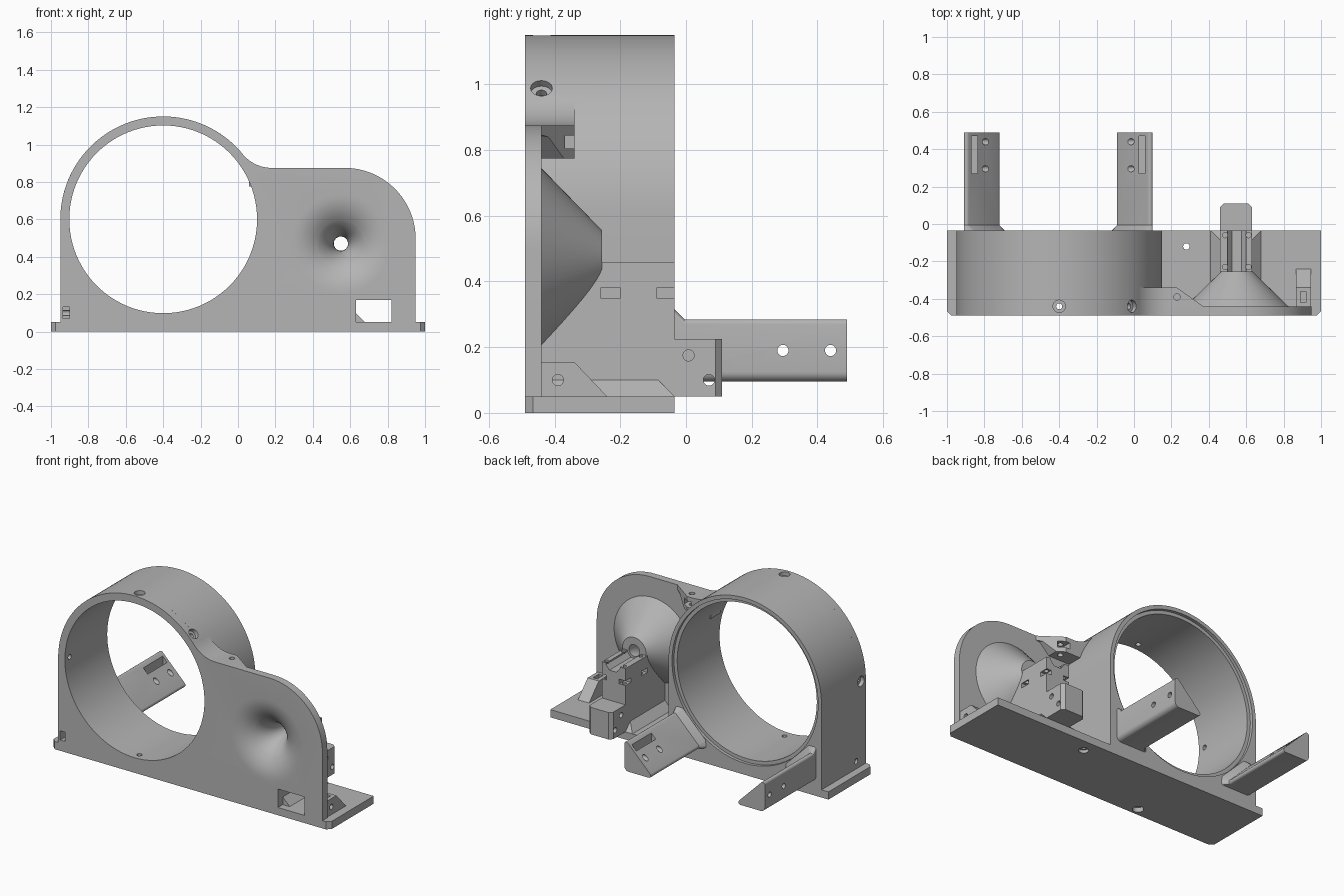
import bpy
import bmesh
from math import sin, cos, pi, radians
from mathutils import Vector

if "Cube" in bpy.data.objects:
    bpy.data.objects.remove(bpy.data.objects["Cube"], do_unlink=True)

grey = bpy.data.materials.new("plain grey")
grey.use_nodes = True
COLOUR = (0.46, 0.46, 0.46, 1)
grey.diffuse_color = COLOUR
grey.node_tree.nodes["Principled BSDF"].inputs["Base Color"].default_value = COLOUR
parts, cutters = [], []


def loft(name, rings, cutter=False):
    """Closed solid skinned through rings with equal point counts."""
    bm = bmesh.new()
    rows = [[bm.verts.new(p) for p in ring] for ring in rings]
    n = len(rows[0])
    for a, b in zip(rows, rows[1:]):
        for i in range(n):
            bm.faces.new((a[i], a[(i + 1) % n], b[(i + 1) % n], b[i]))
    bm.faces.new(rows[0])
    bm.faces.new(rows[-1][::-1])
    bmesh.ops.recalc_face_normals(bm, faces=bm.faces)
    mesh = bpy.data.meshes.new(name)
    bm.to_mesh(mesh)
    bm.free()
    mesh.materials.append(grey)
    ob = bpy.data.objects.new(name, mesh)
    bpy.context.collection.objects.link(ob)
    ob.hide_render = cutter
    (cutters if cutter else parts).append(ob)
    return ob


def place(axis, p, d):
    u, v = p
    return {"x": (d, u, v), "y": (u, d, v), "z": (u, v, d)}[axis]


def prism(name, pts, axis, a, b, cutter=False):
    return loft(name, [[place(axis, p, d) for p in pts] for d in (a, b)], cutter)


def box(name, x0, x1, y0, y1, z0, z1, cutter=False):
    return prism(name, [(x0, y0), (x1, y0), (x1, y1), (x0, y1)], "z", z0, z1, cutter)


def arc(cx, cz, r, start, end, n=24):
    angles = [radians(start + (end - start) * i / n) for i in range(n + 1)]
    return [(cx + r * cos(a), cz + r * sin(a)) for a in angles]


def lathe(name, origin, direction, stations, n=32, cutter=False):
    """Round solid: stations are (distance along the axis, radius)."""
    q = Vector(direction).to_track_quat("Z", "Y")
    rings = [[Vector(origin) + q @ Vector((*p, d)) for p in arc(0, 0, r, 0, 360, n)[:-1]]
             for d, r in stations]
    return loft(name, rings, cutter)


def cut(ob, *tools):
    for t in tools:
        m = ob.modifiers.new("cut", "BOOLEAN")
        m.operation, m.solver, m.object = "DIFFERENCE", "EXACT", t
    dg = bpy.context.evaluated_depsgraph_get()
    dg.update()
    mesh = bpy.data.meshes.new_from_object(ob.evaluated_get(dg))
    ob.modifiers.clear()
    ob.data = mesh


FRONT, BACK, INNER = -0.49, -0.035, -0.44
RX, RZ = -0.4, 0.6       # ring centre
HX, HZ = 0.55, 0.47      # horn centre

# Front plate, with the ring top, blending fillet and rounded shoulder
blend = arc(0.18, 1.075, 0.2, 219.3, 270, 12)
plate = prism("front_plate", [(-0.95, 0.05), (0.95, 0.05)] + arc(0.57, 0.495, 0.38, 0, 90)
              + blend[::-1] + arc(RX, RZ, 0.55, 39.3, 180, 48), "y", FRONT, INNER)

# Ring housing with straight sides down to the base
housing = prism("ring_housing", [(-0.95, 0.05), (0.15, 0.05)]
                + arc(RX, RZ, 0.55, 0, 180, 64), "y", INNER, BACK)

# Base plate with trimmed front corners
base = prism("base_plate", [(-1, BACK), (-1, -0.465), (-0.975, FRONT), (0.975, FRONT),
                            (1, -0.465), (1, BACK)], "z", 0, 0.05)

# Cone behind the plate and its flared bore
cone = lathe("horn_cone", (HX, INNER, HZ), (0, 1, 0), [(0, 0.275), (0.185, 0.085)], 64)
flare = [(0.23 * (1 - cos(a)), 0.038 + 0.225 * (1 - sin(a)))
         for a in [i * pi / 28 for i in range(15)]]
horn = lathe("horn_bore", (HX, FRONT, HZ), (0, 1, 0),
             [(-0.02, flare[0][1])] + flare + [(0.7, 0.038)], 64, True)

# Ring opening, rear rabbet and radial screw holes
opening = lathe("ring_opening", (RX, -0.6, RZ), (0, 1, 0), [(0, 0.502), (0.7, 0.502)], 96, True)
rabbet = lathe("ring_rabbet", (RX, BACK - 0.02, RZ), (0, 1, 0), [(0, 0.525), (0.1, 0.525)], 96, True)
screws = []
for deg in (45, 90, 180, 270):
    d = Vector((cos(radians(deg)), 0, sin(radians(deg))))
    head = 0.57 if deg == 270 else 0.525
    screws.append(lathe("ring_screw", Vector((RX, INNER, RZ)) + d * 0.4, d,
                        [(0, 0.016), (head - 0.4, 0.016), (head - 0.4, 0.033), (0.25, 0.033)], 24, True))
base_hole = lathe("base_hole", (0.28, -0.12, -0.1), (0, 0, 1),
                  [(0, 0.03), (0.12, 0.03), (0.12, 0.017), (0.3, 0.017)], 24, True)

# Window and small slot in the plate
window = box("window", 0.63, 0.82, -0.6, -0.4, 0.05, 0.17, True)
slot = box("plate_slot", -0.935, -0.9, -0.6, -0.4, 0.07, 0.13, True)
side_hole = lathe("side_hole", (-1.1, -0.39, 0.1), (1, 0, 0), [(0, 0.017), (0.2, 0.017)], 20, True)

cut(plate, horn, opening, window, slot, *screws)
cut(housing, opening, rabbet, slot, side_hole, *screws)
cut(base, screws[3], base_hole)
cut(cone, horn)

# Upper bracket between ring and plate, sloped at its free end
bracket = prism("upper_bracket", [(0.06, INNER), (0.37, INNER), (0.23, -0.34), (0.06, -0.34)],
                "z", 0.775, 0.875)
bevel = prism("bracket_bevel", [(0.2, 0.7), (0.5, 0.7), (0.5, 0.87), (0.34, 0.84)],
              "y", -0.5, -0.3, True)
bracket_hole = lathe("bracket_hole", (0.23, -0.39, 0.7), (0, 0, 1), [(0, 0.017), (0.3, 0.017)], 20, True)
bracket_slot = box("bracket_slot", 0.2, 0.27, -0.41, -0.3, 0.805, 0.845, True)
cut(bracket, bevel, bracket_hole, bracket_slot)
prism("bracket_fillet", blend + [(0.06, 0.875)], "y", INNER, -0.34)

# Clamp block below the horn, with channel, nut slots and screw holes
block = box("clamp_block", 0.46, 0.63, INNER, BACK, 0.05, 0.46)
channel = prism("clamp_channel", [(0.5, 0.5), (0.5, 0.45), (0.525, 0.42), (0.575, 0.42),
                                  (0.6, 0.45), (0.6, 0.5)], "y", -0.255, 0, True)
tools = [horn, channel]
for y0, y1 in ((-0.26, -0.2), (-0.09, -0.03)):
    for x0, x1, hx in ((0.45, 0.505, 0.487), (0.595, 0.64, 0.613)):
        tools.append(box("nut_slot", x0, x1, y0, y1, 0.35, 0.38, True))
        tools.append(lathe("clamp_hole", (hx, (y0 + y1) / 2, 0.3), (0, 0, 1),
                           [(0, 0.014), (0.3, 0.014)], 16, True))
cut(block, *tools)

# Sloped foot of the block
loft("block_foot", [[(x0, INNER, z), (x1, INNER, z), (x1, y, z), (x0, y, z)]
                    for x0, x1, y, z in ((0.41, 0.68, BACK, 0.05), (0.46, 0.63, -0.085, 0.1))])

# Rear lug with trimmed corners and two cross holes
lug = prism("rear_lug", [(0.46, BACK), (0.63, BACK), (0.63, 0.09), (0.61, 0.11),
                         (0.48, 0.11), (0.46, 0.09)], "z", 0.05, 0.225)
lug_holes = [lathe("lug_hole", (0.4, y, z), (1, 0, 0), [(0, 0.017), (0.3, 0.017)], 20, True)
             for y, z in ((0.008, 0.175), (0.07, 0.1))]
cut(lug, *lug_holes)

# Corner gusset beside the window
gusset = prism("corner_gusset", [(INNER, 0.05), (INNER, 0.155), (-0.34, 0.155), (-0.24, 0.05)],
               "x", 0.865, 0.945)
gusset_hole = lathe("gusset_hole", (0.8, -0.39, 0.1), (1, 0, 0), [(0, 0.017), (0.2, 0.017)], 20, True)
gusset_slot = box("gusset_slot", 0.89, 0.92, -0.42, -0.36, 0.07, 0.2, True)
cut(gusset, gusset_hole, gusset_slot)

# Two mirrored triangular arms, flared where they meet the housing
section = (arc(0.07, 0.125, 0.03, 270, 360, 6) + arc(0.085, 0.27, 0.015, 0, 135, 6)
           + arc(-0.075, 0.11, 0.015, 135, 270, 6))
wide = [(x - 0.03 if x < 0.05 else x - (0.03 if z > 0.28 and x < 0.08 else 0),
         z + 0.03 if z > 0.12 else z) for x, z in section]
for name, flip in (("left_arm", False), ("right_arm", True)):
    mx = (lambda x: -0.81 - x) if flip else (lambda x: x)
    arm = loft(name, [[(mx(x), y, z) for x, z in ring]
                      for y, ring in ((BACK, wide), (-0.005, section), (0.49, section))])
    holes = [lathe("arm_hole", (mx(0.2), y, 0.19), (1 if flip else -1, 0, 0),
                   [(0, 0.017), (0.4, 0.017)], 20, True) for y in (0.295, 0.44)]
    x0, x1 = sorted((mx(0.028), mx(0.06)))
    cut(arm, box("arm_slot", x0, x1, 0.27, 0.47, 0.17, 0.4, True), *holes)

# Remove the tools and smooth the curved faces
for tool in cutters:
    bpy.data.objects.remove(tool, do_unlink=True)
bpy.ops.object.select_all(action="DESELECT")
for ob in parts:
    ob.select_set(True)
bpy.context.view_layer.objects.active = plate
bpy.ops.object.shade_smooth_by_angle(angle=radians(25))
